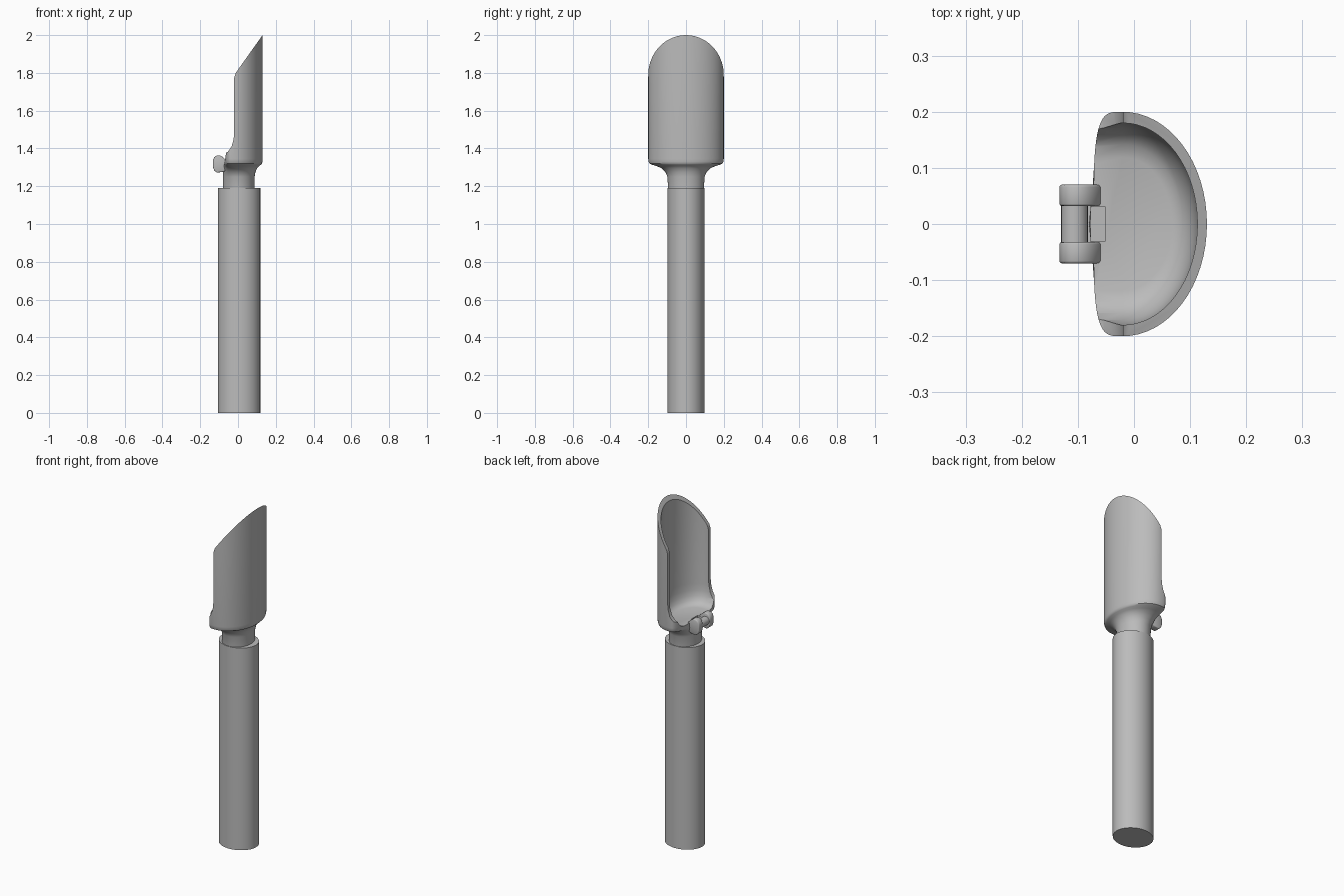
import bpy, bmesh, math

cube = bpy.data.objects.get("Cube")
if cube:
    bpy.data.objects.remove(cube)

grey = bpy.data.materials.new("plain grey")
grey.use_nodes = True
colour = (0.5, 0.5, 0.5, 1)
grey.diffuse_color = colour
grey.node_tree.nodes["Principled BSDF"].inputs["Base Color"].default_value = colour


def loft(name, rings):
    """Closed solid through rings that share one point count."""
    bm = bmesh.new()
    loops = [[bm.verts.new(p) for p in ring] for ring in rings]
    n = len(loops[0])
    for a, b in zip(loops, loops[1:]):
        for i in range(n):
            j = (i + 1) % n
            bm.faces.new((a[i], a[j], b[j], b[i]))
    bm.faces.new(loops[0])
    bm.faces.new(loops[-1])
    bmesh.ops.recalc_face_normals(bm, faces=bm.faces)
    mesh = bpy.data.meshes.new(name)
    bm.to_mesh(mesh)
    bm.free()
    mesh.materials.append(grey)
    ob = bpy.data.objects.new(name, mesh)
    bpy.context.collection.objects.link(ob)
    return ob


def activate(ob):
    bpy.ops.object.select_all(action='DESELECT')
    ob.select_set(True)
    bpy.context.view_layer.objects.active = ob


def subtract(ob, cutter):
    activate(ob)
    mod = ob.modifiers.new("cut", 'BOOLEAN')
    mod.operation = 'DIFFERENCE'
    mod.solver = 'EXACT'
    mod.object = cutter
    bpy.ops.object.modifier_apply(modifier=mod.name)
    bpy.data.objects.remove(cutter)


def smooth(ob, degrees=35):
    activate(ob)
    bpy.ops.object.shade_smooth_by_angle(angle=math.radians(degrees))


def ellipse(cx, rx, ry, z, n):
    return [(cx + rx * math.cos(math.tau * i / n), ry * math.sin(math.tau * i / n), z)
            for i in range(n)]


def d_outline(front, side, back, z, n):
    """Elliptical front half and a squared-off back half."""
    pts = []
    for i in range(n):
        a = math.tau * i / n
        c, s = math.cos(a), math.sin(a)
        if c > -1e-6:
            pts.append((-0.02 + front * c, side * s, z))
        else:
            pts.append((-0.02 - back * abs(c) ** 0.5,
                        side * math.copysign(abs(s) ** 0.5, s), z))
    return pts


def blend(a, b, t):
    return [tuple(p + (q - p) * t for p, q in zip(u, v)) for u, v in zip(a, b)]


def prism(name, profile, y0, y1):
    """Side profile (x, z) pushed along y."""
    return loft(name, [[(x, y, z) for x, z in profile] for y in (y0, y1)])


# Handle
handle = loft("handle", [ellipse(0.006, 0.112, 0.098, z, 32) for z in (0, 1.19)])
smooth(handle)

# Neck flaring into the scoop
N = 64
flare = [(1.17, 0), (1.25, 0.04), (1.275, 0.14), (1.295, 0.34), (1.307, 0.58),
         (1.314, 0.82), (1.32, 0.94), (1.33, 0.985), (1.345, 1), (2.12, 1)]
scoop = loft("scoop", [blend(ellipse(0.003, 0.083, 0.094, z, N),
                             d_outline(0.15, 0.2, 0.052, z, N), t) for z, t in flare])

# Hollow with a rounded floor, open at the back
hollow = [(1.335, 0.66), (1.342, 0.79), (1.357, 0.88), (1.38, 0.95),
          (1.41, 0.985), (1.45, 1), (2.3, 1)]
subtract(scoop, loft("hollow_cutter", [d_outline(0.133 * s, 0.18 * s, 0.25, z, N)
                                       for z, s in hollow]))

# Slanted tip and swept back edge
edge = [(-0.4, 1.37), (-0.076, 1.37), (-0.054, 1.382), (-0.034, 1.41), (-0.023, 1.45),
        (-0.02, 1.49), (-0.02, 1.775), (-0.012, 1.8), (0.13, 2), (0.2, 2.1),
        (0.2, 2.4), (-0.4, 2.4)]
subtract(scoop, prism("edge_cutter", edge, -0.4, 0.4))

# Slot beside the hinge pin
slot = [(-0.1, 1.285), (-0.052, 1.285), (-0.052, 1.36), (-0.1, 1.36)]
subtract(scoop, prism("slot_cutter", slot, -0.031, 0.031))
smooth(scoop)

# Hinge knuckles
knuckle = [(-0.133, 1.302), (-0.133, 1.336), (-0.126, 1.354), (-0.112, 1.363),
           (-0.094, 1.363), (-0.08, 1.354), (-0.06, 1.335), (-0.06, 1.285),
           (-0.08, 1.276), (-0.112, 1.272), (-0.126, 1.284)]
for side, label in ((1, "left"), (-1, "right")):
    ob = prism("hinge_knuckle_" + label, knuckle, side * 0.032, side * 0.07)
    activate(ob)
    bev = ob.modifiers.new("rounding", 'BEVEL')
    bev.width = 0.004
    bev.segments = 2
    bev.limit_method = 'ANGLE'
    bev.angle_limit = math.radians(60)
    bpy.ops.object.modifier_apply(modifier=bev.name)
    smooth(ob, 50)

# Hinge pin
pin = [(-0.106 + 0.024 * math.cos(math.tau * i / 20), 1.32 + 0.024 * math.sin(math.tau * i / 20))
       for i in range(20)]
smooth(prism("hinge_pin", pin, -0.036, 0.036))
